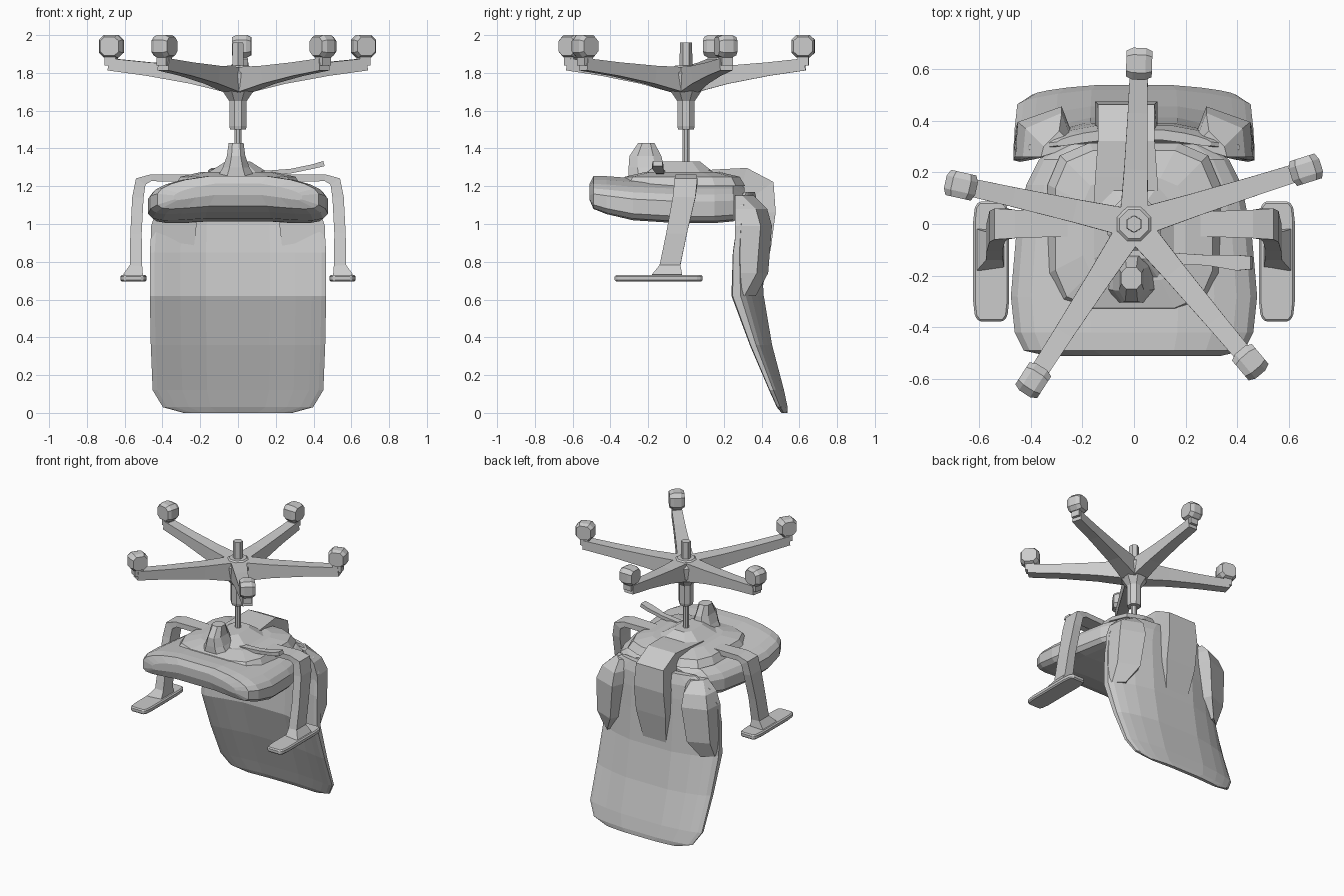
import bpy, bmesh, math
from mathutils import Vector

if "Cube" in bpy.data.objects:
    bpy.data.objects.remove(bpy.data.objects["Cube"])


def loft(name, rings):
    """Skin a list of equal-length point rings and cap both ends."""
    bm = bmesh.new()
    vs = [[bm.verts.new(p) for p in r] for r in rings]
    n = len(rings[0])
    for a, b in zip(vs, vs[1:]):
        for i in range(n):
            j = (i + 1) % n
            bm.faces.new((a[i], a[j], b[j], b[i]))
    bm.faces.new(vs[0][::-1])
    bm.faces.new(vs[-1])
    bmesh.ops.recalc_face_normals(bm, faces=bm.faces)
    me = bpy.data.meshes.new(name)
    bm.to_mesh(me)
    bm.free()
    ob = bpy.data.objects.new(name, me)
    bpy.context.collection.objects.link(ob)
    return ob


def oval(n, e):
    """Unit rounded-rectangle outline."""
    pts = []
    for i in range(n):
        a = 2 * math.pi * (i + 0.5) / n
        c, s = math.cos(a), math.sin(a)
        pts.append((math.copysign(abs(c) ** e, c), math.copysign(abs(s) ** e, s)))
    return pts


def beam(name, stations, side):
    """Square beam: stations are (centre, half width along side, half thickness)."""
    side = Vector(side).normalized()
    cs = [Vector(s[0]) for s in stations]
    rings = []
    for i, (c, w, h) in enumerate(stations):
        d = (cs[min(i + 1, len(cs) - 1)] - cs[max(i - 1, 0)]).normalized()
        up = d.cross(side).normalized()
        rings.append([cs[i] + side * (w * a) + up * (h * b)
                      for a, b in ((-1, -1), (1, -1), (1, 1), (-1, 1))])
    return loft(name, rings)


def turned(name, prof, n):
    """Faceted upright turned part from (z, radius) pairs."""
    return loft(name, [[(r * math.cos(2 * math.pi * (i + .5) / n),
                         r * math.sin(2 * math.pi * (i + .5) / n), z)
                        for i in range(n)] for z, r in prof])


# Seat cushion: (y, half width, z low, z high), edges sag slightly
seat = [(-.51, .34, 1.12, 1.22), (-.49, .43, 1.06, 1.26), (-.42, .465, 1.03, 1.26),
        (-.28, .48, .995, 1.25), (-.05, .46, .98, 1.24), (.15, .42, .98, 1.24),
        (.25, .37, .99, 1.24), (.31, .28, 1.03, 1.20)]
rings = []
for y, w, lo, hi in seat:
    m, h, sag = (lo + hi) / 2, (hi - lo) / 2 - .02, .05
    rings.append([(w * a, y, m + h * b + sag * (.4 - a * a)) for a, b in oval(20, .55)])
loft("seat_cushion", rings)

# Backrest: (z, half width, y front, y back, sideways wrap)
back = [(0, .29, .50, .54, .015), (.03, .40, .47, .542, .03), (.12, .455, .425, .525, .045),
        (.36, .465, .315, .465, .07), (.62, .47, .208, .425, .10), (.85, .47, .22, .41, .10),
        (1.0, .46, .25, .40, .09), (1.1, .41, .27, .39, .07), (1.17, .30, .29, .37, .04)]
rings = []
for z, w, f, b, wrap in back:
    h = (b - f - wrap) / 2
    rings.append([(w * p, b - h + h * q - wrap * p * p, z) for p, q in oval(20, .55)])
loft("backrest", rings)

# Raised side pads on the rear of the backrest
for s in (-1, 1):
    loft(f"back_side_pad_{'left' if s < 0 else 'right'}",
         [[(s * x, y, z) for x, y in ((i, .30), (o, .26), (o - .01, yb - .06), (i + .06, yb))]
          for z, i, o, yb in ((.62, .32, .46, .37), (.74, .25, .467, .435), (.99, .22, .46, .455),
                              (1.08, .22, .43, .43), (1.15, .23, .36, .36))])

# Curved spine joining the seat to the backrest
beam("back_spine", [((-.03, .02, 1.23), .13, .05), ((-.03, .18, 1.23), .12, .06),
                    ((-.03, .30, 1.22), .11, .08), ((-.03, .39, 1.17), .11, .09),
                    ((-.03, .415, 1.06), .12, .06), ((-.03, .405, .88), .12, .045),
                    ((-.03, .375, .66), .09, .03)], (1, 0, 0))

# Tilt mechanism, tension knob and lever
loft("mechanism", [[(x * w, y * l - .03, z) for x, y in oval(8, .6)]
                   for z, w, l in ((1.2, .24, .24), (1.27, .17, .19), (1.33, .07, .11))])
loft("seat_plate", [[(x * w, y * w - .02, z) for x, y in oval(12, .5)]
                    for z, w in ((1.2, .34), (1.25, .31), (1.275, .2))])
loft("tension_knob", [[(x * w - .01, y * l + c, z) for x, y in oval(8, .8)]
                      for z, w, l, c in ((1.24, .11, .11, -.2), (1.30, .075, .1, -.21),
                                         (1.36, .052, .09, -.215), (1.43, .042, .045, -.21))])
beam("lever", [((.05, -.13, 1.26), .025, .015), ((.28, -.14, 1.28), .02, .012),
               ((.40, -.15, 1.305), .03, .012), ((.455, -.15, 1.32), .025, .014)], (0, 1, 0))

# Armrests: bracket, post and pad on each side
for s in (-1, 1):
    tag = "left" if s < 0 else "right"
    beam("arm_post_" + tag,
         [((s * .18, 0, 1.24), .045, .02), ((s * .46, 0, 1.245), .055, .018),
          ((s * .515, 0, 1.225), .06, .03), ((s * .53, -.01, 1.14), .06, .03),
          ((s * .54, -.05, .95), .055, .03), ((s * .54, -.085, .78), .055, .033),
          ((s * .555, -.10, .72), .08, .055)], (0, 1, 0))
    pad = loft("arm_pad_" + tag, [[(s * .553 + .07 * x, -.145 + .235 * y, z)
                                   for x, y in oval(12, .3)] for z in (.695, .73)])
    bev = pad.modifiers.new("bevel", 'BEVEL')
    bev.width, bev.segments = .008, 1

# Gas column, hub and top post
turned("gas_column", [(1.28, .02), (1.52, .02)], 8)
turned("column_sleeve", [(1.5, .045), (1.52, .05), (1.65, .05), (1.72, .10),
                         (1.80, .11), (1.84, .06)], 8)
turned("hub_post", [(1.80, .035), (1.96, .032)], 6)

# Five star legs, each reaching to its own caster
feet = ((.02, .62), (.665, .21), (.45, -.535), (-.39, -.605), (-.67, .15))
for k, (fx, fy) in enumerate(feet):
    foot = Vector((fx, fy, 0))
    r, d = foot.length, foot.normalized()
    t = Vector((-d.y, d.x, 0))
    up = Vector((0, 0, 1))
    beam(f"star_leg_{k + 1}",
         [(d * .02 + up * 1.76, .055, .07), (d * r * .35 + up * 1.79, .045, .048),
          (d * r * .7 + up * 1.82, .038, .036), (d * (r + .01) + up * 1.845, .034, .032)], t)
    beam(f"caster_stem_{k + 1}", [(foot + up * 1.84, .03, .03),
                                  (foot + up * 1.92, .03, .03)], t)
    loft(f"caster_{k + 1}",
         [[foot + d * (.062 * x * q) + up * (1.941 + .06 * y * q) + t * w
           for x, y in oval(8, .65)]
          for w, q in ((-.05, .85), (-.025, 1.05), (.025, 1.05), (.05, .85))])
